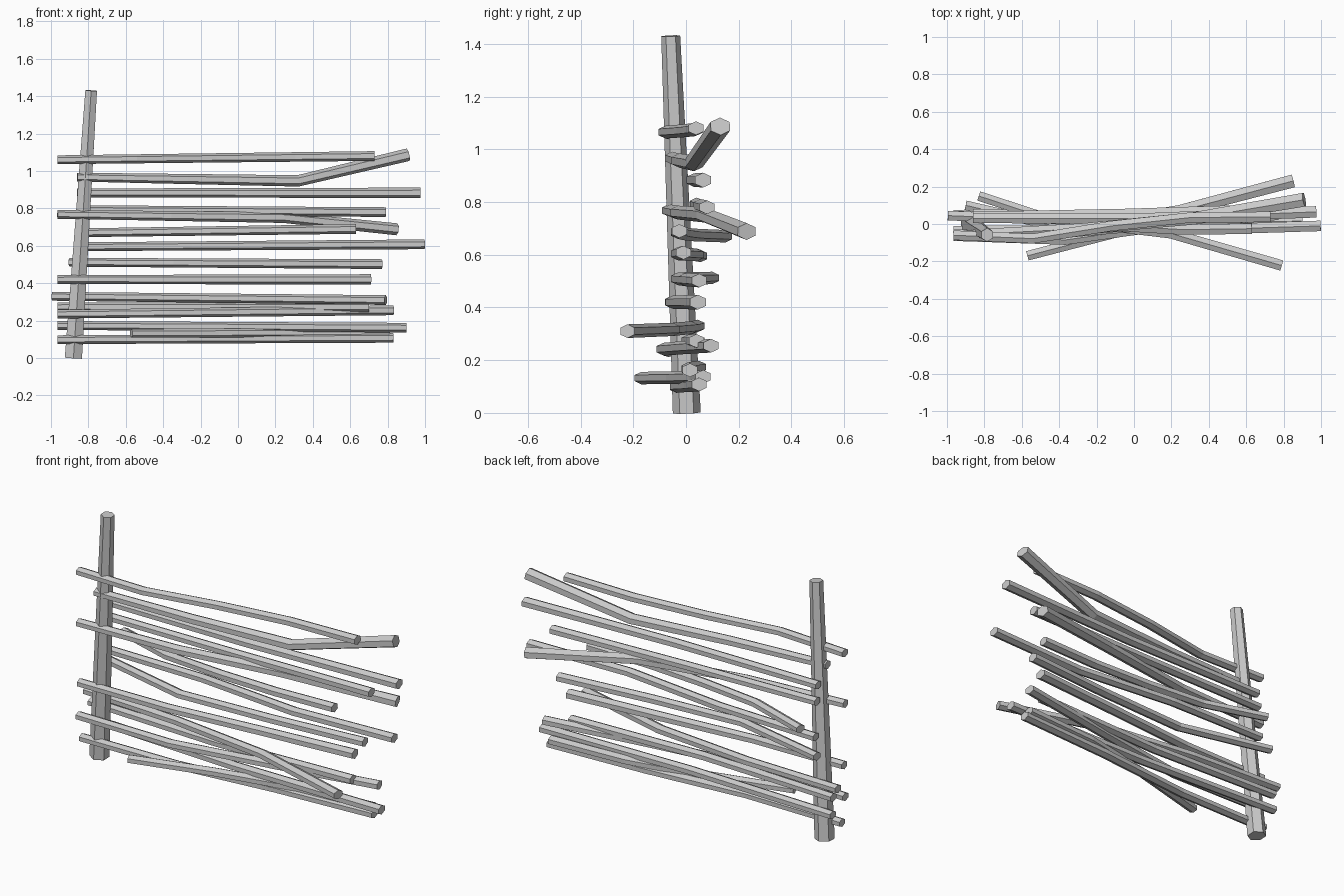
import bpy, bmesh
from math import cos, sin, tau
from mathutils import Vector

if "Cube" in bpy.data.objects:
    bpy.data.objects.remove(bpy.data.objects["Cube"])

Y, Z = Vector((0, 1, 0)), Vector((0, 0, 1))


def limb(name, pts, r0, r1, side, wide=1.0, sides=6):
    """Capped, tapered hexagonal limb swept through the points."""
    bm = bmesh.new()
    rings, last = [], len(pts) - 1
    for i, p in enumerate(pts):
        t = (pts[min(i + 1, last)] - pts[max(i - 1, 0)]).normalized()
        u = (side - t * side.dot(t)).normalized()
        v = t.cross(u) * wide
        r = r0 + (r1 - r0) * i / last
        angles = [tau * k / sides for k in range(sides)]
        rings.append([bm.verts.new(p + r * (u * cos(a) + v * sin(a))) for a in angles])
    for a, b in zip(rings, rings[1:]):
        for k in range(sides):
            bm.faces.new((a[k - 1], a[k], b[k], b[k - 1]))
    bm.faces.new(rings[0])
    bm.faces.new(rings[-1])
    bmesh.ops.recalc_face_normals(bm, faces=bm.faces)
    me = bpy.data.meshes.new(name)
    bm.to_mesh(me)
    bm.free()
    bpy.context.collection.objects.link(bpy.data.objects.new(name, me))


def branch(name, x0, x1, z, sway, rise=0, knee=0, tip=.026):
    """Branch with evenly spaced joints: sway gives their y, knee lifts the free end."""
    n = len(sway) - 1
    pts = [Vector((x0 + (x1 - x0) * i / n, y, z + rise * i / n)) for i, y in enumerate(sway)]
    pts[-1].z += knee
    limb(name, pts, .0235, tip, Z, wide=1.25)


# Leaning upright stake
limb("post", [Vector((-.88, .003, 0)), Vector((-.785, -.058, 1.43))], .053, .036, Y)

# Branches reaching past the stake on the left
LONG = -.965
branch("top_rail", LONG, .73, 1.06, (-.06, -.078, -.01, .035, .038), .02)
branch("upper_front_branch", LONG, .85, .768, (-.065, -.03, .07, .23), -.025, -.055, .032)
branch("middle_front_branch", LONG, .71, .42, (-.055, -.05, 0, .045), tip=.028)
branch("forward_branch", LONG - .03, .79, .33, (.045, .02, -.05, -.222), -.02)
branch("low_back_branch", LONG, .7, .273, (.045, .01, .04))
branch("low_front_branch", LONG, .83, .235, (-.065, -.085, 0, .095), .02)
branch("lower_back_branch", LONG, .9, .174, (.05, .01, .015), -.012)
branch("bottom_rail", LONG, .83, .098, (-.035, -.035, .02, .05), .01)

# Branches that start at the stake
SHORT = -.86
branch("bent_branch", SHORT, .91, .967, (-.055, -.025, .03, .13), -.03, .15, .034)
branch("upper_rail", SHORT, .975, .883, (.03, .03, .065), tip=.028)
branch("upper_back_branch", SHORT, .79, .793, (.04, .055, .08), -.013)
branch("flared_branch", SHORT + .03, .63, .67, (.15, .03, -.01, -.03, -.025), .02)
branch("centre_rail", SHORT, .998, .595, (.055, .04, -.03, -.01), .013)
branch("centre_back_branch", SHORT - .04, .77, .512, (.1, -.03, 0, .05), -.01)

# Loose stick sprouting forward near the ground
branch("loose_stick", -.57, .81, .132, (-.17, -.05, .04, .065), .005)
